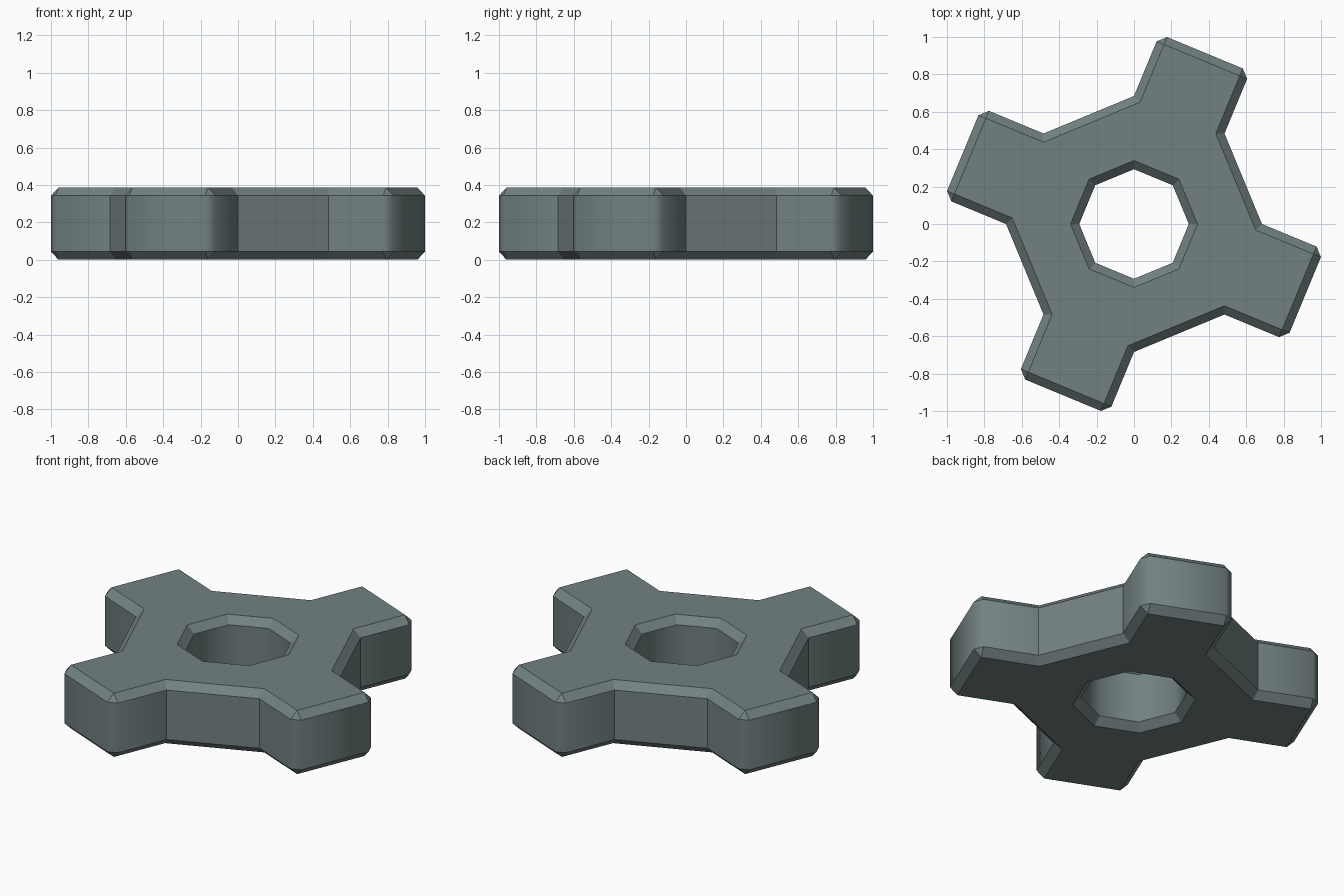
import bpy, bmesh, math
from math import cos, sin, radians

if "Cube" in bpy.data.objects:
    bpy.data.objects.remove(bpy.data.objects["Cube"])

H, B = 0.386, 0.043          # thickness and chamfer size
HALF, TIP, ROOT = 0.262, 0.991, 0.632   # tooth half width, tip and root distance
HOLE = 0.293

# one quarter of the outline (along tooth, across tooth): full wall and chamfered rim
t, h = TIP - B, HALF - B
right_wall = [(ROOT, HALF), (t, HALF), (TIP, h)]
right_rim = [(ROOT - 0.018, h), (t, h), (t, h)]


def ring(bm, side, z):
    """Repeat the mirrored quarter profile for four teeth."""
    quarter = [(u, -w) for u, w in side] + side[::-1]
    out = []
    for k in range(4):
        a = radians(22.5 + 45 + 90 * k)
        for u, w in quarter:
            out.append(bm.verts.new((u * cos(a) - w * sin(a), u * sin(a) + w * cos(a), z)))
    return out


def octagon(bm, r, z):
    return [bm.verts.new((r * cos(radians(45 + 45 * k)), r * sin(radians(45 + 45 * k)), z))
            for k in range(8)]


def bridge(bm, lower, upper):
    n = len(lower)
    for i in range(n):
        j = (i + 1) % n
        bm.faces.new((lower[i], lower[j], upper[j], upper[i]))


bm = bmesh.new()
levels = [(0, True), (B, False), (H - B, False), (H, True)]
outer = [ring(bm, right_rim if rim else right_wall, z) for z, rim in levels]
inner = [octagon(bm, HOLE + (B / cos(radians(22.5)) if rim else 0), z) for z, rim in levels]

# outer wall and bore with their chamfers
for a, b in zip(outer, outer[1:]):
    bridge(bm, a, b)
for a, b in zip(inner, inner[1:]):
    bridge(bm, b, a)

# flat top and bottom: one tooth face and one valley face per quarter
for o, c in ((outer[0], inner[0]), (outer[3], inner[3])):
    for k in range(4):
        s, q = 6 * k, 2 * k
        bm.faces.new(o[s:s + 6] + [c[q + 1], c[q]])
        bm.faces.new((o[s + 5], o[(s + 6) % 24], c[(q + 2) % 8], c[q + 1]))

bmesh.ops.remove_doubles(bm, verts=bm.verts, dist=0.0005)
bmesh.ops.recalc_face_normals(bm, faces=bm.faces)

# smooth around the tooth corners and the bore, crisp everywhere else
for f in bm.faces:
    f.smooth = True
for e in bm.edges:
    a, b = e.verts
    upright = abs(a.co.z - b.co.z) > 0.2
    r = a.co.xy.length
    e.smooth = upright and (r > 0.8 or r < 0.4)

mesh = bpy.data.meshes.new("gear")
bm.to_mesh(mesh)
bm.free()
gear = bpy.data.objects.new("gear", mesh)
bpy.context.collection.objects.link(gear)

mat = bpy.data.materials.new("grey green metal")
mat.diffuse_color = (0.17, 0.22, 0.22, 1)
mat.use_nodes = True
mat.node_tree.nodes["Principled BSDF"].inputs["Base Color"].default_value = mat.diffuse_color
mesh.materials.append(mat)
